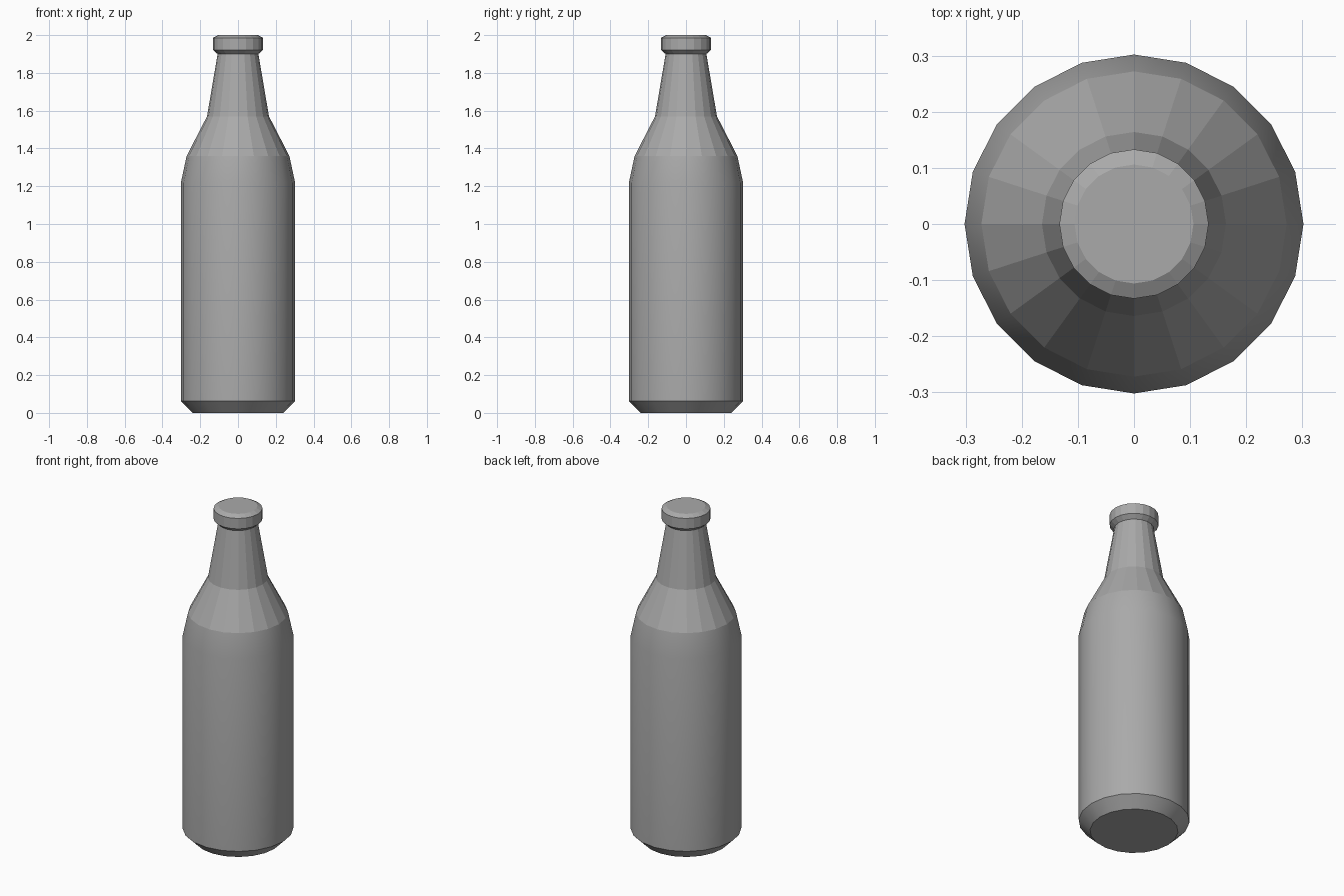
import bpy, bmesh, math

if "Cube" in bpy.data.objects:
    bpy.data.objects.remove(bpy.data.objects["Cube"])

SIDES = 20
# (radius, height) outline from base to rim
PROFILE = [(0.24, 0.0), (0.302, 0.062), (0.302, 1.22), (0.272, 1.36),
           (0.164, 1.57), (0.108, 1.90), (0.133, 1.922), (0.133, 1.985), (0.106, 2.0)]

grey = bpy.data.materials.new("grey")
grey.diffuse_color = (0.4, 0.4, 0.4, 1)
grey.use_nodes = True
grey.node_tree.nodes["Principled BSDF"].inputs["Base Color"].default_value = grey.diffuse_color

# Bottle: rings joined by quads, closed at both ends
bm = bmesh.new()
rings = []
for r, z in PROFILE:
    rings.append([bm.verts.new((r * math.cos(math.tau * i / SIDES),
                                r * math.sin(math.tau * i / SIDES), z))
                  for i in range(SIDES)])
for band, (low, high) in enumerate(zip(rings, rings[1:])):
    for i in range(SIDES):
        j = (i + 1) % SIDES
        face = bm.faces.new((low[i], low[j], high[j], high[i]))
        face.smooth = band < 3          # rounded body, faceted shoulder, neck and lip
bm.faces.new(rings[0][::-1])
bm.faces.new(rings[-1])

# Crisp edge where the base bevel meets the body
for edge in bm.edges:
    if all(v in rings[1] for v in edge.verts):
        edge.smooth = False

mesh = bpy.data.meshes.new("bottle")
bm.to_mesh(mesh)
bm.free()
mesh.materials.append(grey)
bottle = bpy.data.objects.new("bottle", mesh)
bpy.context.collection.objects.link(bottle)
